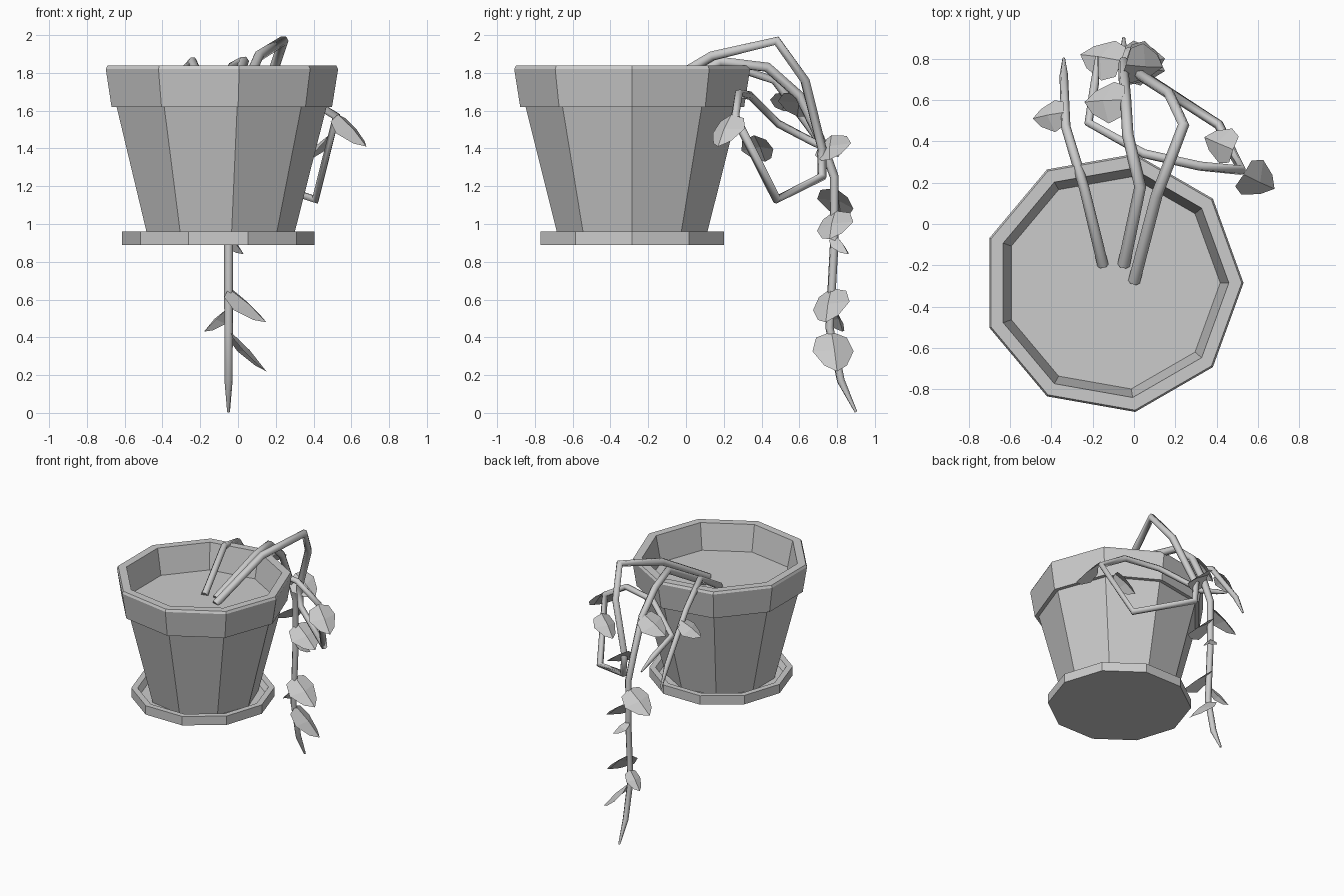
import bpy, math
from mathutils import Vector

if "Cube" in bpy.data.objects:
    bpy.data.objects.remove(bpy.data.objects["Cube"])


def new_object(name, verts, faces):
    mesh = bpy.data.meshes.new(name)
    mesh.from_pydata(verts, [], faces)
    mesh.update()
    ob = bpy.data.objects.new(name, mesh)
    bpy.context.collection.objects.link(ob)
    return ob


def lathe(name, profile, sides, center, close=True):
    """Spin (radius, z) rings about a vertical axis and cap both ends."""
    verts = [(center[0] + r * math.cos(2 * math.pi * i / sides),
              center[1] + r * math.sin(2 * math.pi * i / sides), z)
             for r, z in profile for i in range(sides)]
    faces = [tuple(reversed(range(sides)))]
    for k in range(len(profile) - 1):
        for i in range(sides):
            j = (i + 1) % sides
            faces.append((k * sides + i, k * sides + j,
                          (k + 1) * sides + j, (k + 1) * sides + i))
    top = (len(profile) - 1) * sides
    faces.append(tuple(range(top, top + sides)))
    return new_object(name, verts, faces)


def vine(name, points, radius=0.03):
    """Six-sided stem that narrows along its length to a thin tip."""
    curve = bpy.data.curves.new(name, 'CURVE')
    curve.dimensions = '3D'
    curve.bevel_depth = radius
    curve.bevel_resolution = 1
    curve.use_fill_caps = True
    spline = curve.splines.new('POLY')
    spline.points.add(len(points) - 1)
    last = len(points) - 1
    for i, p in enumerate(points):
        spline.points[i].co = (*p, 1)
        spline.points[i].radius = 0.25 if i == last else 1 - 0.3 * i / last
    ob = bpy.data.objects.new(name, curve)
    bpy.context.collection.objects.link(ob)
    return ob


def leaf(name, base, tip, tilt, half_width=0.105):
    """Heart-shaped leaf folded along its midrib."""
    base, tip = Vector(base), Vector(tip)
    d = tip - base
    side = Vector((0, 0, 1)).cross(d).normalized()
    if side.y < 0:
        side = -side
    side.z += tilt
    side = (side - d * (side.dot(d) / d.length_squared)).normalized()
    up = d.cross(side).normalized()
    if up.z < 0:
        up = -up
    verts = [base, base + d * 0.5 + up * 0.01, tip]
    for s in (-1, 1):
        for t, w in ((0.08, 0.75), (0.4, 1.0), (0.8, 0.55)):
            verts.append(base + d * t + side * s * w * half_width - up * 0.03 * w)
    faces = [(0, 1, 4, 3), (1, 2, 5, 4), (0, 6, 7, 1), (1, 7, 8, 2)]
    return new_object(name, verts, faces)


# Pot with collar, soil and saucer
axis = (-0.104, -0.285)
lathe("pot", [(0.395, 0.92), (0.573, 1.62), (0.602, 1.62), (0.634, 1.82),
              (0.625, 1.838), (0.563, 1.838), (0.52, 1.63)], 9, axis)
lathe("soil", [(0.50, 1.61), (0.521, 1.64)], 9, axis)
lathe("saucer", [(0.51, 0.89), (0.51, 0.96), (0.465, 0.96), (0.44, 0.92)], 10, axis)

# Trailing stems
vine("looping_vine", [(0, -0.28, 1.64), (0.11, 0.14, 1.89), (0.24, 0.48, 1.97),
                      (0.17, 0.63, 1.76), (0.03, 0.72, 1.4), (0.04, 0.72, 1.25),
                      (0.41, 0.48, 1.13), (0.52, 0.26, 1.57), (0.32, 0.28, 1.69),
                      (0.05, 0.34, 1.68), (-0.22, 0.49, 1.53),
                      (-0.19, 0.68, 1.43), (-0.18, 0.81, 1.36)], 0.029)
vine("long_vine", [(-0.05, -0.2, 1.64), (0.03, 0.18, 1.86), (-0.03, 0.43, 1.83),
                   (-0.04, 0.6, 1.68), (-0.05, 0.72, 1.43), (-0.05, 0.785, 1.25),
                   (-0.05, 0.785, 0.9), (-0.05, 0.76, 0.45), (-0.05, 0.82, 0.17),
                   (-0.05, 0.9, 0.005)])
vine("short_vine", [(-0.15, -0.2, 1.64), (-0.24, 0.17, 1.86), (-0.33, 0.47, 1.76),
                    (-0.34, 0.72, 1.42), (-0.34, 0.8, 1.26)], 0.027)

# Leaves: base, tip, sideways tilt, half width
leaves = [
    ((0.53, 0.24, 1.58), (0.68, 0.17, 1.41), 0.25, 0.10),
    ((0.48, 0.36, 1.47), (0.34, 0.42, 1.33), 0.1, 0.09),
    ((-0.05, 0.60, 1.70), (-0.24, 0.59, 1.57), -0.4, 0.105),
    ((-0.34, 0.54, 1.70), (-0.49, 0.51, 1.60), -0.4, 0.08),
    ((-0.04, 0.77, 1.47), (0.14, 0.76, 1.34), 0.5, 0.105),
    ((-0.06, 0.79, 1.19), (-0.26, 0.82, 1.04), -0.4, 0.105),
    ((-0.04, 0.79, 1.07), (0.14, 0.76, 0.92), 0.4, 0.105),
    ((-0.05, 0.79, 0.94), (0.03, 0.86, 0.84), 0.0, 0.05),
    ((-0.05, 0.77, 0.66), (0.15, 0.74, 0.48), 0.4, 0.105),
    ((-0.06, 0.78, 0.55), (-0.18, 0.83, 0.43), -0.3, 0.055),
    ((-0.04, 0.77, 0.43), (0.15, 0.80, 0.22), 0.0, 0.11),
]
for i, spec in enumerate(leaves):
    leaf(f"leaf_{i + 1}", *spec)
